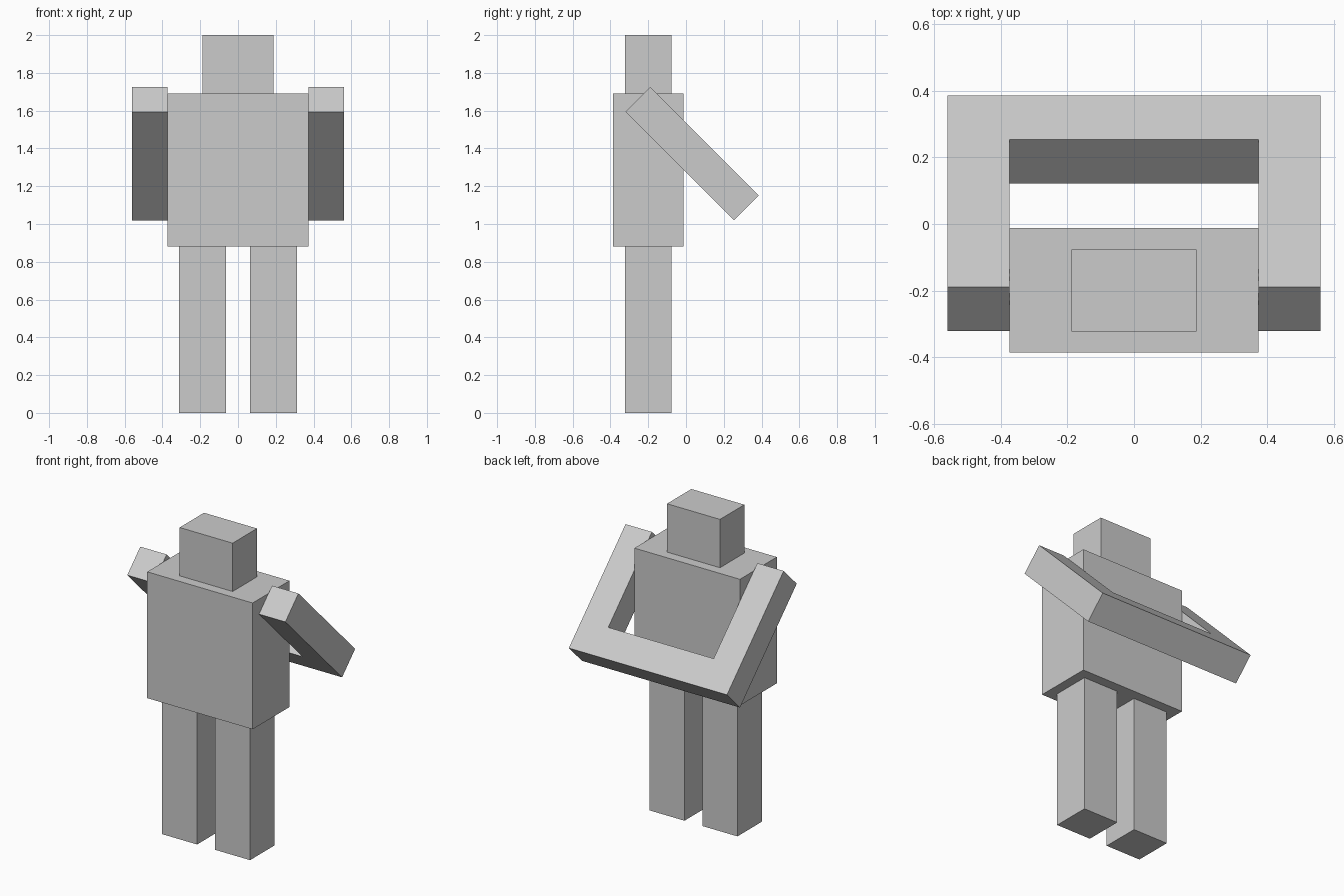
import bpy
import bmesh
from mathutils import Vector

cube = bpy.data.objects.get("Cube")
if cube:
    bpy.data.objects.remove(cube, do_unlink=True)

grey = bpy.data.materials.new("plain_grey")
grey.use_nodes = True
colour = (0.6, 0.6, 0.6, 1)
grey.diffuse_color = colour
grey.node_tree.nodes["Principled BSDF"].inputs["Base Color"].default_value = colour


def finish(name, bm):
    bmesh.ops.recalc_face_normals(bm, faces=bm.faces)
    mesh = bpy.data.meshes.new(name)
    bm.to_mesh(mesh)
    bm.free()
    mesh.materials.append(grey)
    obj = bpy.data.objects.new(name, mesh)
    bpy.context.collection.objects.link(obj)
    return obj


def box(name, low, high):
    low, high = Vector(low), Vector(high)
    bm = bmesh.new()
    bmesh.ops.create_cube(bm, size=1)
    bmesh.ops.scale(bm, vec=high - low, verts=bm.verts)
    bmesh.ops.translate(bm, vec=(low + high) / 2, verts=bm.verts)
    return finish(name, bm)


# Head and torso
box("head", (-0.188, -0.323, 1.69), (0.188, -0.076, 2.0))
box("torso", (-0.374, -0.386, 0.88), (0.374, -0.012, 1.69))

# Legs
for name, x in (("left_leg", 0.188), ("right_leg", -0.188)):
    box(name, (x - 0.124, -0.323, 0), (x + 0.124, -0.076, 0.88))

# Joined arms: a U-shaped outline, sloping down behind the torso
outer, inner = 0.561, 0.374
start = Vector((0, -0.255, 1.66))
end = Vector((0, 0.32, 1.085))
along = (end - start).normalized()
across = along.cross(Vector((-1, 0, 0)))
thick = outer - inner
length = (end - start).length
half = [(inner, length - thick), (inner, 0), (outer, 0), (outer, length)]
outline = half + [(-x, d) for x, d in reversed(half)]

bm = bmesh.new()
verts = [bm.verts.new(start + Vector((x, 0, 0)) + along * d - across * thick / 2)
         for x, d in outline]
face = bm.faces.new(verts)
side = bmesh.ops.extrude_face_region(bm, geom=[face])["geom"]
bmesh.ops.translate(bm, vec=across * thick,
                    verts=[g for g in side if isinstance(g, bmesh.types.BMVert)])
finish("joined_arms", bm)
